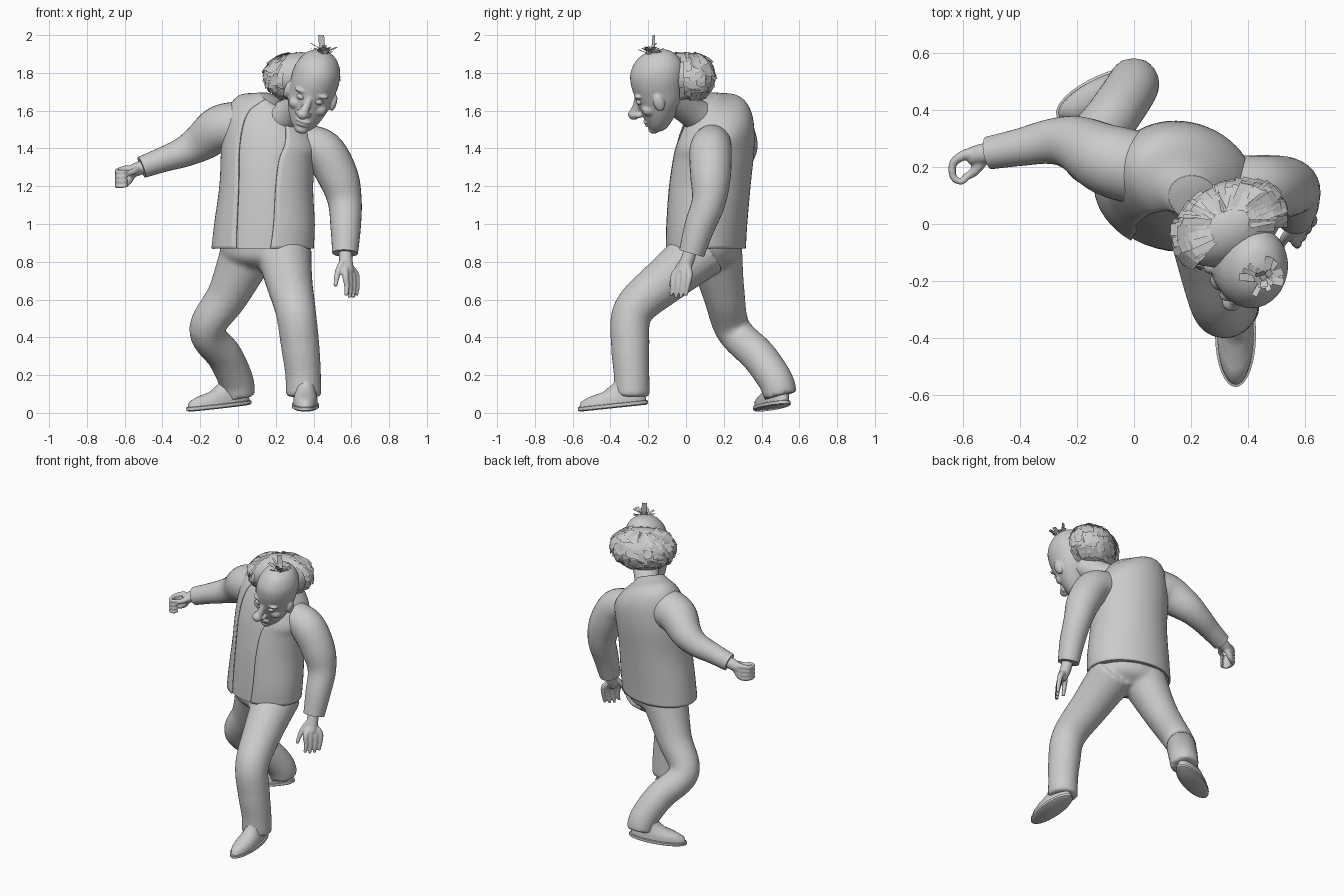
import bpy, bmesh, math, random
from mathutils import Vector, Matrix

random.seed(4)
if "Cube" in bpy.data.objects:
    bpy.data.objects.remove(bpy.data.objects["Cube"], do_unlink=True)

grey = bpy.data.materials.new("clay_grey")
grey.use_nodes = True
grey.diffuse_color = (0.6, 0.6, 0.6, 1)
grey.node_tree.nodes["Principled BSDF"].inputs["Base Color"].default_value = (0.6, 0.6, 0.6, 1)


def spline(rows, steps):
    """Smooth curve through rows of numbers."""
    rows = [Vector(r) for r in rows]
    pts = [rows[0]] + rows + [rows[-1]]
    out = []
    for i in range(1, len(pts) - 2):
        a, b, c, d = pts[i - 1:i + 3]
        for s in range(steps):
            t = s / steps
            out.append(0.5 * (2 * b + (c - a) * t + (2 * a - 5 * b + 4 * c - d) * t ** 2
                              + (3 * b - a - 3 * c + d) * t ** 3))
    return out + [rows[-1]]


def skin(bm, rows, closed=True):
    """Bridge rows of points; closed rows get end caps."""
    rows = [[bm.verts.new(p) for p in row] for row in rows]
    n = len(rows[0])
    for low, high in zip(rows, rows[1:]):
        for i in range(n if closed else n - 1):
            j = (i + 1) % n
            bm.faces.new((low[i], low[j], high[j], high[i]))
    if closed:
        bm.faces.new(rows[0][::-1])
        bm.faces.new(rows[-1])


def tube(bm, path, seg=20, steps=6):
    """Round limb through (x, y, z, radius) points."""
    pts = spline(path, steps)
    span = pts[-1].xyz - pts[0].xyz
    k = min(range(3), key=lambda i: abs(span[i]))
    ref = Vector([float(i == k) for i in range(3)])
    rows = []
    for i, p in enumerate(pts):
        tan = pts[min(i + 1, len(pts) - 1)].xyz - pts[max(i - 1, 0)].xyz
        u = tan.cross(ref).normalized()
        v = tan.cross(u).normalized()
        rows.append([p.xyz + p.w * (u * math.cos(a) + v * math.sin(a))
                     for a in (math.tau * s / seg for s in range(seg))])
    skin(bm, rows)


def ball(bm, loc, size):
    m = Matrix.Translation(loc) @ Matrix.Diagonal((*size, 1))
    bmesh.ops.create_uvsphere(bm, u_segments=20, v_segments=12, radius=1, matrix=m)


def stack(bm, rings, seg=32, steps=1, turn=0, scale=1, gap=None):
    """Ellipses (z, cx, cy, rx, ry, tilt) piled upwards, with an optional front gap."""
    rows, rings = [], spline(rings, steps)
    for i, (z, cx, cy, rx, ry, tilt) in enumerate(rings):
        half = 0 if gap is None else math.radians(gap[0] + (gap[1] - gap[0]) * i / len(rings))
        row = []
        for s in range(seg):
            f = s / (seg if gap is None else seg - 1)
            a = -math.pi / 2 + half + f * (math.tau - 2 * half)
            d = Matrix.Rotation(turn, 2) @ Vector((rx * math.cos(a), ry * math.sin(a))) * scale
            row.append((cx + d.x, cy + d.y, z + tilt * (0.35 * d.y - 0.4 * d.x)))
        rows.append(row)
    skin(bm, rows, gap is None)


def finish(bm, name, voxel=None, smooth=4, flat=False, normals=True):
    if normals:
        bmesh.ops.recalc_face_normals(bm, faces=bm.faces)
    me = bpy.data.meshes.new(name)
    bm.to_mesh(me)
    bm.free()
    ob = bpy.data.objects.new(name, me)
    bpy.context.collection.objects.link(ob)
    me.materials.append(grey)
    if voxel:
        r = ob.modifiers.new("Fuse", "REMESH")
        r.mode, r.voxel_size, r.use_smooth_shade = "VOXEL", voxel, True
        ob.modifiers.new("Soften", "SMOOTH").iterations = smooth
    elif not flat:
        bpy.ops.object.select_all(action="DESELECT")
        ob.select_set(True)
        bpy.context.view_layer.objects.active = ob
        bpy.ops.object.shade_smooth_by_angle(angle=math.radians(45))
    return ob


# Trousers: hips and both legs fused
bm = bmesh.new()
stack(bm, [(.77, .12, .11, .12, .1, 0), (.83, .13, .11, .22, .17, 0), (.98, .14, .11, .24, .18, 0)],
      steps=4, turn=-.26)
tube(bm, [(.24, .1, .87, .15), (.27, -.11, .70, .125), (.305, -.28, .54, .108),
          (.33, -.295, .35, .102), (.345, -.288, .2, .095), (.347, -.287, .085, .096)])
tube(bm, [(.06, .15, .87, .15), (-.05, .2, .63, .112), (-.165, .25, .44, .095),
          (-.07, .385, .3, .095), (-.01, .475, .17, .093), (.0, .5, .09, .09)])
finish(bm, "trousers", .014, 5)

# Shoes
SHOE = [(0, 0, 0, .062, .175, 0), (.006, 0, 0, .072, .187, 0), (.022, 0, 0, .072, .187, 0),
        (.024, 0, 0, .064, .178, 0), (.05, 0, .004, .064, .172, 0), (.072, 0, .025, .058, .145, 0),
        (.09, 0, .06, .052, .105, 0), (.13, 0, .085, .05, .07, 0), (.17, 0, .09, .05, .06, 0)]
for name, loc, yaw in (("left_shoe", (.357, -.385, .025), 0), ("right_shoe", (-.1, .455, .025), -66)):
    bm = bmesh.new()
    stack(bm, SHOE)
    bm.transform(Matrix.Translation(loc) @ Matrix.Rotation(math.radians(yaw), 4, "Z")
                 @ Matrix.Rotation(math.radians(6), 4, "X"))
    finish(bm, name)

# Shirt and open jacket share one body shape
BODY = [(.87, .13, .105, .275, .207, 0), (1.0, .14, .11, .27, .21, 0), (1.2, .15, .125, .25, .215, .1),
        (1.38, .16, .145, .25, .215, .4), (1.5, .18, .15, .245, .2, .8), (1.58, .19, .14, .2, .16, 1),
        (1.63, .2, .11, .125, .1, 1), (1.65, .21, .09, .09, .08, 1)]
bm = bmesh.new()
stack(bm, BODY, 40, 5, -.26, .955)
finish(bm, "shirt")
bm = bmesh.new()
stack(bm, BODY, 48, 5, -.26, 1, (20, 36))
cloth = finish(bm, "jacket").modifiers.new("Cloth", "SOLIDIFY")
cloth.thickness, cloth.offset = .01, -1

# Sleeves
SLEEVES = {
    "left_sleeve": [(.34, .14, 1.43, .1), (.45, .13, 1.385, .112), (.53, .13, 1.25, .107),
                    (.565, .12, 1.12, .09), (.57, .07, .98, .08), (.567, .03, .845, .068)],
    "right_sleeve": [(.04, .19, 1.52, .13), (-.09, .225, 1.505, .125), (-.2, .28, 1.43, .1),
                     (-.29, .29, 1.38, .08), (-.4, .27, 1.34, .066), (-.51, .25, 1.3, .058)]}
for name, path in SLEEVES.items():
    bm = bmesh.new()
    tube(bm, path, 28)
    finish(bm, name)

# Left hand hangs loosely
bm = bmesh.new()
tube(bm, [(.567, .03, .88, .035), (.572, .005, .8, .036), (.585, -.02, .74, .03)])
for i in range(4):
    x, y = .568 + .018 * i, -.06 + .026 * i
    low = .605 + .01 * abs(i - 1.5)
    tube(bm, [(.572, .0, .79, .02), (x, y, .735, .019), (x + .008, y - .01, .67, .014),
              (x + .005, y - .02, low, .01)], 12, 4)
tube(bm, [(.562, -.01, .81, .02), (.53, -.05, .75, .017), (.515, -.085, .67, .011)], 12)
finish(bm, "left_hand", .006)

# Right hand curls inwards
bm = bmesh.new()
tube(bm, [(-.48, .255, 1.31, .036), (-.54, .245, 1.288, .036), (-.58, .235, 1.27, .03)])
for i in range(4):
    z = 1.292 - .025 * i
    tube(bm, [(-.545, .245, 1.285, .022), (-.59, .245, z, .019), (-.635, .215, z - .01, .015),
              (-.635, .165, z - .016, .013), (-.605, .148, z - .016, .011), (-.585, .17, z - .012, .009)], 12, 4)
tube(bm, [(-.53, .225, 1.29, .02), (-.56, .185, 1.275, .017), (-.6, .16, 1.265, .012)], 12)
finish(bm, "right_hand", .006)

# Neck
bm = bmesh.new()
tube(bm, [(.22, .09, 1.55, .095), (.29, .02, 1.6, .08), (.37, -.07, 1.67, .085)])
finish(bm, "neck")

# Head: skull, nose, brows, cheeks, lips and ears fused
HEAD = (Matrix.Translation((.395, -.13, 1.715)) @ Matrix.Rotation(math.radians(16), 4, "Y")
        @ Matrix.Rotation(math.radians(17), 4, "X"))
bm = bmesh.new()
stack(bm, [(-.215, 0, -.07, .03, .03, 0), (-.19, 0, -.065, .06, .06, 0), (-.14, 0, -.045, .09, .088, 0),
           (-.07, 0, -.022, .113, .12, 0), (0, 0, -.01, .123, .138, 0), (.07, 0, 0, .127, .148, 0),
           (.13, 0, .005, .115, .137, 0), (.18, 0, .01, .082, .1, 0), (.205, 0, .01, .042, .052, 0),
           (.211, 0, .01, .01, .01, 0)], 32, 4)
tube(bm, [(0, -.125, .01, .018), (-.005, -.15, -.045, .02), (-.012, -.172, -.085, .027)])
ball(bm, (-.014, -.18, -.094), (.033, .033, .03))
ball(bm, (0, -.128, -.146), (.042, .018, .009))
ball(bm, (0, -.124, -.166), (.036, .018, .01))
ball(bm, (0, -.1, -.198), (.038, .032, .026))
for s in (-1, 1):
    ball(bm, (s * .05, -.122, .014), (.044, .024, .012))
    ball(bm, (s * .065, -.09, -.07), (.04, .04, .036))
    ball(bm, (s * .026 - .012, -.155, -.1), (.018, .02, .016))
    ball(bm, (s * .128, -.025, -.035), (.016, .03, .046))
bm.transform(HEAD)
finish(bm, "head", .006, 3)
bm = bmesh.new()
for s in (-1, 1):
    ball(bm, (s * .048, -.124, -.02), (.024, .022, .017))
bm.transform(HEAD)
finish(bm, "eyes")

# Hair: a soft under-mass covered with ragged strips
CAP = Matrix.Translation((.335, -.005, 1.78)) @ Matrix.Rotation(math.radians(25), 4, "Z")
SIZE = Vector((.195, .135, .13))
bm = bmesh.new()
ball(bm, (0, 0, 0), SIZE)
bm.transform(CAP)
finish(bm, "hair_base")


def strip(bm, points, side, width):
    skin(bm, [[p - side * width / 2, p + side * width / 2] for p in points], False)


bm = bmesh.new()
for level in range(6):
    for k in range(26):
        a = math.radians(-32 + 244 * k / 25 + random.uniform(-5, 5))
        top = .45 + .3 * level + random.uniform(-.1, .1)
        points = []
        for j in range(4):
            th = min(top + .2 * j, 2.6)
            lift = 1.03 + j * random.uniform(.01, .04)
            d = Vector((math.sin(th) * math.cos(a), math.sin(th) * math.sin(a), math.cos(th)))
            points.append(d * SIZE * lift)
        side = Vector((-math.sin(a), math.cos(a), random.uniform(-.4, .4)))
        strip(bm, points, side, random.uniform(.025, .05))
bm.transform(CAP)
finish(bm, "hair_strips", flat=True, normals=False)

# Tuft on the crown
bm = bmesh.new()
root = Vector((.455, -.19, 1.875))
for k in range(18):
    a = k * 2.4
    out = Vector((math.cos(a), math.sin(a), 0))
    reach, rise = random.uniform(.025, .085), random.uniform(.035, .085)
    strip(bm, [root, root + out * reach * .4 + Vector((0, 0, rise * .7)),
               root + out * reach + Vector((0, 0, rise))],
          Vector((-out.y, out.x, 0)), random.uniform(.015, .03))
strip(bm, [root, Vector((.445, -.175, 1.94)), Vector((.44, -.17, 2.0))], Vector((.9, .4, 0)), .035)
finish(bm, "crown_tuft", flat=True, normals=False)
